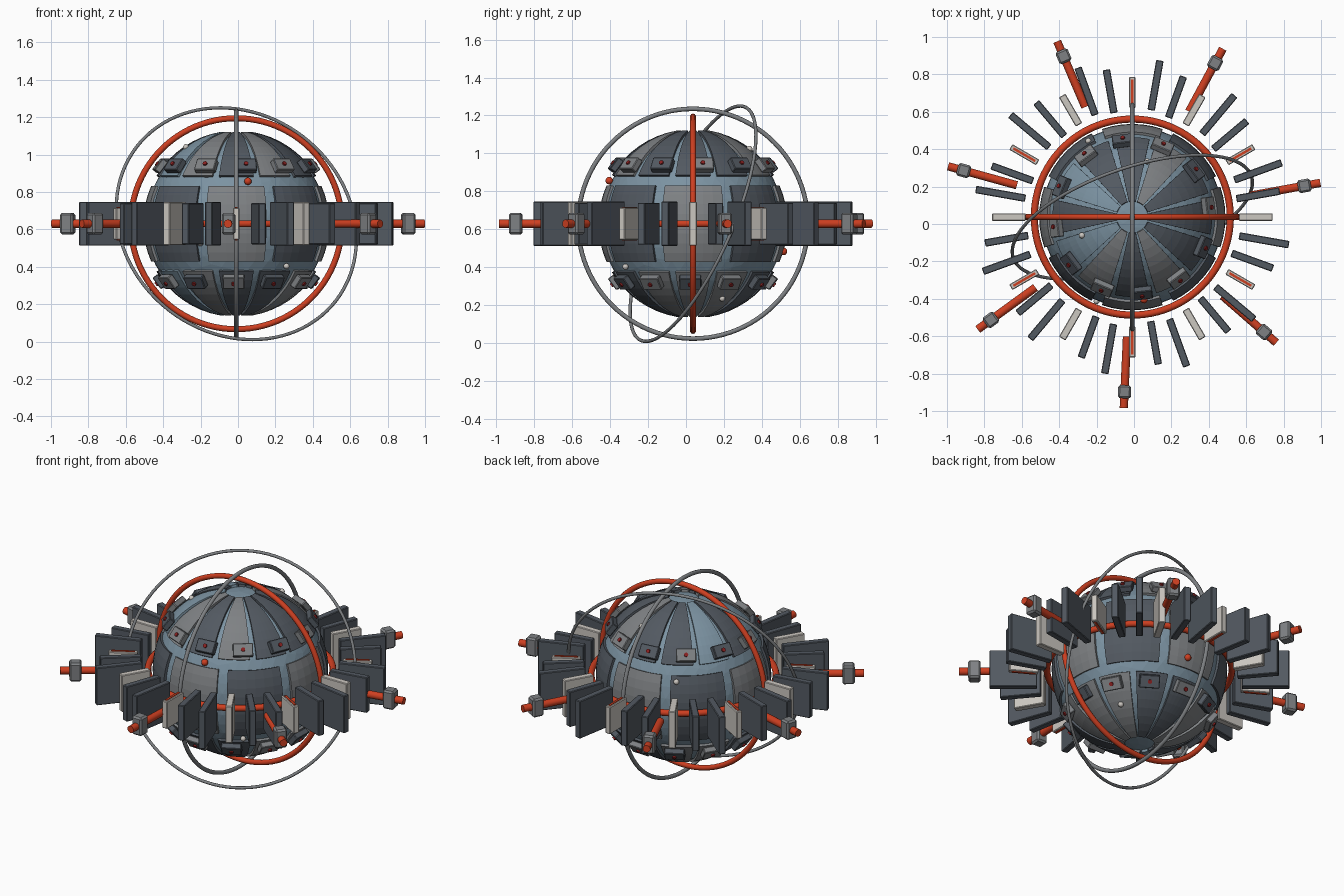
import bpy, bmesh, random
from math import sin, cos, radians, pi
from mathutils import Vector, Matrix

if "Cube" in bpy.data.objects:
    bpy.data.objects.remove(bpy.data.objects["Cube"])

random.seed(4)
C = Vector((-0.009, 0.037, 0.63))


def material(name, rgb):
    m = bpy.data.materials.new(name)
    m.diffuse_color = (*rgb, 1)
    m.use_nodes = True
    m.node_tree.nodes["Principled BSDF"].inputs["Base Color"].default_value = m.diffuse_color
    return m


RED = material("red", (0.62, 0.05, 0.015))
DOT = material("dark_red", (0.25, 0.015, 0.015))
BLUE = material("blue_grey", (0.20, 0.29, 0.36))
DARK = material("dark_grey", (0.085, 0.10, 0.12))
MID = material("mid_grey", (0.21, 0.22, 0.23))
PALE = material("pale", (0.60, 0.57, 0.53))


def direction(az, lat=0):
    a, b = radians(az), radians(lat)
    return Vector((cos(a) * cos(b), sin(a) * cos(b), sin(b)))


def frame(az, lat, dist):
    """Local x points outward, local y along the parallel."""
    return (Matrix.Translation(C) @ Matrix.Rotation(radians(az), 4, 'Z')
            @ Matrix.Rotation(-radians(lat), 4, 'Y') @ Matrix.Translation((dist, 0, 0)))


def make(name, bm, mat, smooth=False, bevel=0):
    me = bpy.data.meshes.new(name)
    bm.to_mesh(me)
    bm.free()
    me.materials.append(mat)
    for p in me.polygons:
        p.use_smooth = smooth
    ob = bpy.data.objects.new(name, me)
    bpy.context.collection.objects.link(ob)
    if bevel:
        mod = ob.modifiers.new("bevel", 'BEVEL')
        mod.width, mod.segments = bevel, 1
    return ob


def box(name, mat, az, lat, dist, size, bevel=0.004):
    bm = bmesh.new()
    bmesh.ops.create_cube(bm, size=1, matrix=frame(az, lat, dist) @ Matrix.Diagonal((*size, 1)))
    return make(name, bm, mat, bevel=bevel)


def rod(name, mat, az, lat, r0, r1, radius, sides=16):
    bm = bmesh.new()
    m = frame(az, lat, (r0 + r1) / 2) @ Matrix.Rotation(pi / 2, 4, 'Y')
    bmesh.ops.create_cone(bm, cap_ends=True, segments=sides, radius1=radius,
                          radius2=radius, depth=r1 - r0, matrix=m)
    ob = make(name, bm, mat)
    for p in ob.data.polygons:
        p.use_smooth = len(p.vertices) == 4
    return ob


def ball(name, mat, az, lat, dist, radius):
    bm = bmesh.new()
    bmesh.ops.create_uvsphere(bm, u_segments=12, v_segments=8, radius=radius,
                              matrix=frame(az, lat, dist))
    return make(name, bm, mat, True)


def ring(name, mat, normal, major, minor):
    bpy.ops.mesh.primitive_torus_add(
        location=C, rotation=Vector(normal).to_track_quat('Z', 'Y').to_euler(),
        major_radius=major, minor_radius=minor, major_segments=96, minor_segments=10)
    ob = bpy.context.object
    ob.name = name
    ob.data.materials.append(mat)
    bpy.ops.object.shade_smooth()


def panel(name, mat, az, half, lat0, lat1, r=0.498):
    """Curved plate on the sphere."""
    bm = bmesh.new()
    n, k = 6, 8
    rows = [[bm.verts.new(C + r * direction(az - half + 2 * half * i / n,
                                            lat0 + (lat1 - lat0) * j / k))
             for i in range(n + 1)] for j in range(k + 1)]
    for a, b in zip(rows, rows[1:]):
        for i in range(n):
            bm.faces.new((a[i], a[i + 1], b[i + 1], b[i]))
    ob = make(name, bm, mat)
    mod = ob.modifiers.new("thickness", 'SOLIDIFY')
    mod.thickness, mod.offset = 0.025, -1


# core sphere
bm = bmesh.new()
bmesh.ops.create_icosphere(bm, subdivisions=4, radius=0.485, matrix=Matrix.Translation(C))
make("core_sphere", bm, BLUE)

# hull panels: equator band and wedges around both poles
for i in range(8):
    panel("band_panel", (MID, DARK)[i % 2], 45 * i, 19, -24, 24)
for i in range(12):
    for lats in ((31, 80), (-80, -31)):
        panel("wedge_panel", random.choice((DARK, DARK, MID, MID, BLUE)), 30 * i, 12.5, *lats)

# small raised plates with a red stud
for lat, offset in ((37, 7), (-37, 28)):
    for i in range(12):
        az = offset + 30 * i
        box("hull_plate", (MID, DARK)[i % 2], az, lat, 0.514, (0.036, 0.115, 0.075))
        rod("plate_stud", DOT, az, lat, 0.52, 0.54, 0.012, 12)

# loose bulbs on the hull
for mat, az, lat in ((RED, 278, 27), (RED, 85, -17), (PALE, 247, -12), (PALE, 307, -27),
                     (PALE, 120, 20), (PALE, 75, 52), (PALE, 200, 55), (PALE, 30, -52)):
    ball("hull_bulb", mat, az, lat, 0.5, 0.02 if mat == RED else 0.016)

# radial fins, in threes: pale, short dark, long dark
for i in range(36):
    az = 10 * i
    if i % 6 == 3:
        box("slotted_fin", PALE, az, 0, 0.667, (0.166, 0.034, 0.17))
        box("slot_strip", RED, az, 0, 0.667, (0.135, 0.013, 0.178), 0)
    else:
        r0, r1, h = ((0.57, 0.75, 0.23), (0.565, 0.80, 0.22), (0.58, 0.85, 0.234))[i % 3]
        box("radial_fin", PALE if i % 3 == 0 else DARK, az, 0, (r0 + r1) / 2,
            (r1 - r0, 0.04, h))

# seven spokes with end blocks
for i in range(7):
    az = 10.3 + 360 / 7 * i
    rod("spoke", RED, az, 0, 0.64, 1.0217, 0.022)
    box("spoke_block", MID, az, 0, 0.935, (0.07, 0.07, 0.115), 0.01)

# orbiting rings
ring("equator_ring", RED, (0, 0, 1), 0.524, 0.019)
ring("upright_ring", RED, (0, 1, 0), 0.564, 0.016)
ring("side_ring", MID, (1, 0, 0), 0.605, 0.012)
ring("tilted_ring", MID, (0.30, -0.87, 0.39), 0.673, 0.009)
